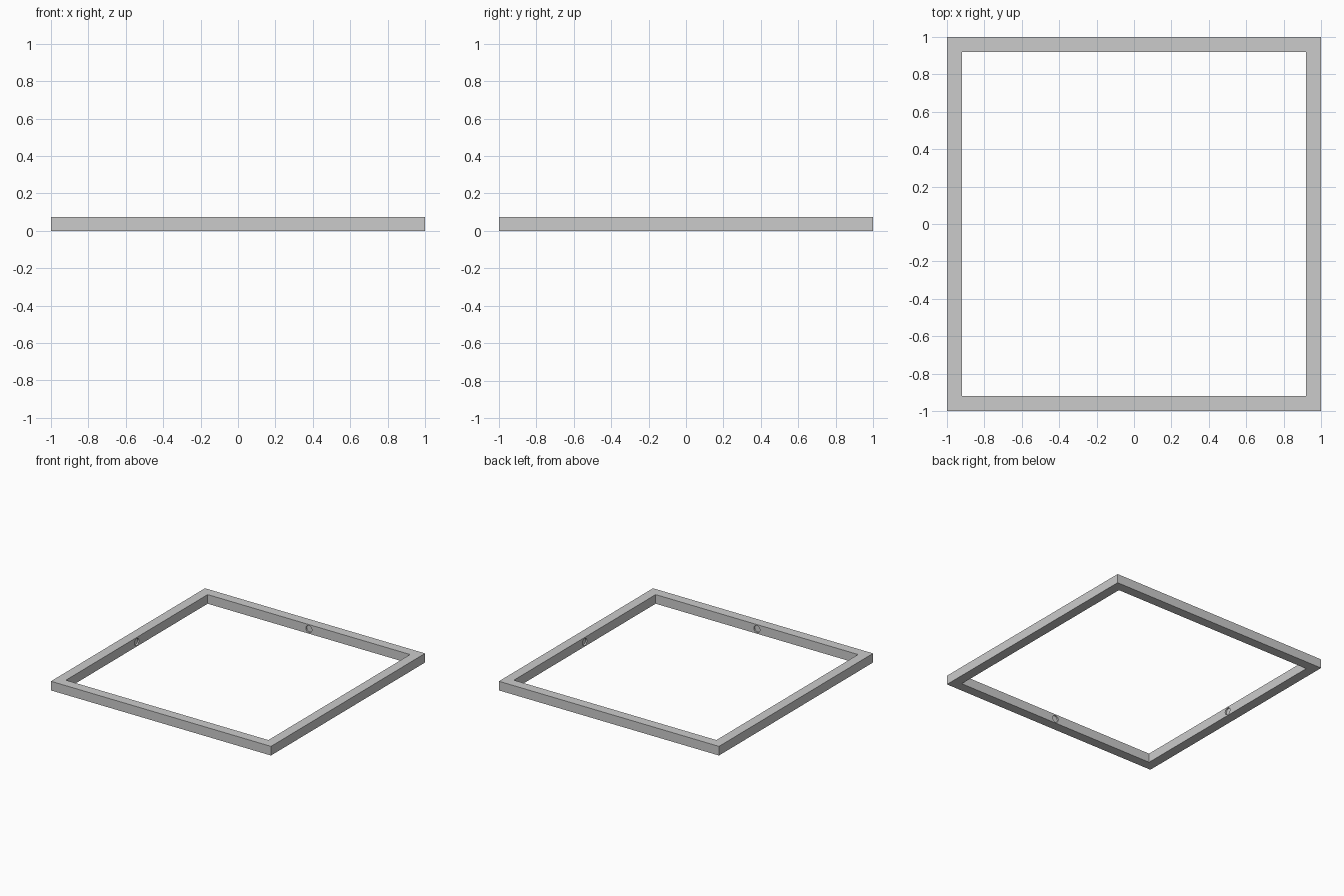
import bpy
from math import pi
from mathutils import Matrix

if "Cube" in bpy.data.objects:
    bpy.data.objects.remove(bpy.data.objects["Cube"])

W, H, L = 0.08, 0.075, 1.92   # bar width, height, length
HOLE_R, HOLE_D = 0.028, 0.012


def front_bar(name, turn):
    # plain bar along the front edge, butting against the next bar
    bpy.ops.mesh.primitive_cube_add(size=1)
    bar = bpy.context.object
    bar.name = name
    bar.data.transform(Matrix.Translation((-1 + L / 2, -1 + W / 2, H / 2))
                       @ Matrix.Diagonal((L, W, H, 1)))

    # shallow round socket in the middle of the inner face
    bpy.ops.mesh.primitive_cylinder_add(vertices=24, radius=HOLE_R, depth=2 * HOLE_D)
    cutter = bpy.context.object
    cutter.name = "socket_cutter"
    cutter.hide_render = True
    cutter.data.transform(Matrix.Translation((0, -1 + W, H / 2))
                          @ Matrix.Rotation(pi / 2, 4, 'X'))
    mod = bar.modifiers.new("socket", 'BOOLEAN')
    mod.operation = 'DIFFERENCE'
    mod.solver = 'EXACT'
    mod.object = cutter
    bpy.context.view_layer.objects.active = bar
    bpy.ops.object.modifier_apply(modifier=mod.name)
    bpy.data.objects.remove(cutter)

    # turn into place around the square
    bar.data.transform(Matrix.Rotation(turn * pi / 2, 4, 'Z'))
    bpy.ops.object.select_all(action='DESELECT')
    bar.select_set(True)
    bpy.ops.object.shade_smooth_by_angle(angle=pi / 6)


# four bars in a pinwheel layout
for i, side in enumerate(("front", "right", "back", "left")):
    front_bar(side + "_frame_bar", i)
